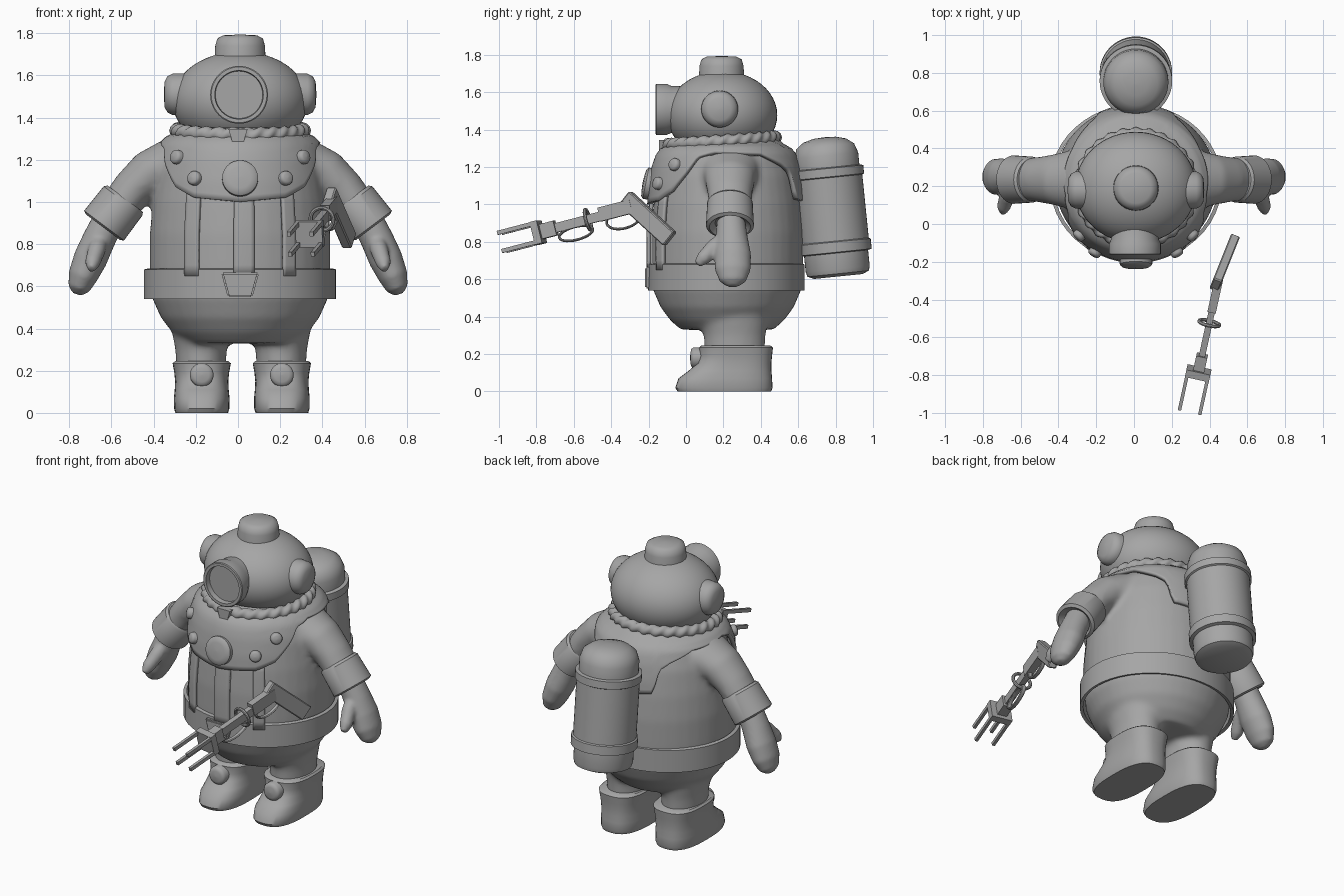
import bpy, bmesh, math
from mathutils import Vector, Matrix

if "Cube" in bpy.data.objects:
    bpy.data.objects.remove(bpy.data.objects["Cube"])

GREY = (0.38, 0.38, 0.38, 1)
mat = bpy.data.materials.new("suit_grey")
mat.use_nodes = True
mat.diffuse_color = GREY
mat.node_tree.nodes["Principled BSDF"].inputs["Base Color"].default_value = GREY

CX, CY = 0.01, 0.215
X, Y, Z = Vector((1, 0, 0)), Vector((0, 1, 0)), Vector((0, 0, 1))
SIDES = (("right", -1), ("left", 1))


def finish(name, bm, angle=35):
    bmesh.ops.recalc_face_normals(bm, faces=bm.faces[:])
    me = bpy.data.meshes.new(name)
    bm.to_mesh(me)
    bm.free()
    for p in me.polygons:
        p.use_smooth = True
    me.set_sharp_from_angle(angle=math.radians(angle))
    me.materials.append(mat)
    ob = bpy.data.objects.new(name, me)
    bpy.context.scene.collection.objects.link(ob)
    return ob


def blend(ob, voxel, repeat):
    # Fuse overlapping volumes into one soft skin
    m = ob.modifiers.new("fuse", "REMESH")
    m.mode, m.voxel_size, m.use_smooth_shade = "VOXEL", voxel, True
    s = ob.modifiers.new("soften", "SMOOTH")
    s.factor, s.iterations = 0.5, repeat


def tube(bm, rings, axis=None, ref=None, n=40, power=1, closed=False):
    # Loft through (x, y, z, half size along ref, half size across)
    pts = [Vector(r[:3]) for r in rings]
    k, loops = len(rings), []
    for i, r in enumerate(rings):
        if axis:
            t = axis.normalized()
        elif closed:
            t = (pts[(i + 1) % k] - pts[i - 1]).normalized()
        else:
            t = (pts[min(i + 1, k - 1)] - pts[max(i - 1, 0)]).normalized()
        f = ref or (X if abs(t.y) > 0.9 else Y)
        u = (f - t * f.dot(t)).normalized()
        v = t.cross(u)
        loop = []
        for j in range(n):
            a = math.tau * j / n
            c, s = math.cos(a), math.sin(a)
            c = math.copysign(abs(c) ** power, c)
            s = math.copysign(abs(s) ** power, s)
            loop.append(bm.verts.new(pts[i] + u * c * r[3] + v * s * r[4]))
        loops.append(loop)
    for i in range(k if closed else k - 1):
        a, b = loops[i], loops[(i + 1) % k]
        for j in range(n):
            bm.faces.new((a[j], a[(j + 1) % n], b[(j + 1) % n], b[j]))
    if not closed:
        bm.faces.new(loops[0])
        bm.faces.new(loops[-1])


def lathe(name, base, axis, profile, closed=False, wide=1, angle=35):
    bm = bmesh.new()
    base, axis = Vector(base), axis.normalized()
    tube(bm, [(*(base + axis * h), r, r * wide) for r, h in profile], axis, closed=closed, n=48)
    return finish(name, bm, angle)


def box(bm, loc, size, rot=Matrix(), taper=1):
    vs = bmesh.ops.create_cube(bm, size=1)["verts"]
    for v in vs:
        if v.co.z < 0:
            v.co.x *= taper
        v.co = rot @ Vector(a * b for a, b in zip(v.co, size)) + Vector(loc)


def lerp(table, t):
    for (a, p), (b, q) in zip(table, table[1:]):
        if t <= b:
            return p + (q - p) * max(0, t - a) / (b - a)
    return table[-1][1]


def button(name, x, y, z, axis, r, depth):
    lathe(name, (x, y, z), axis, [(r, -0.03), (r, depth * 0.6), (r * 0.85, depth * 0.9),
                                  (r * 0.6, depth), (0.002, depth * 1.1)], angle=50)


# Suit: torso, hips, legs and sleeves fused together
TORSO = [(0.33, 0.26), (0.38, 0.32), (0.45, 0.375), (0.55, 0.42), (0.68, 0.428), (0.85, 0.428),
         (1.0, 0.415), (1.15, 0.39), (1.25, 0.355), (1.31, 0.3), (1.36, 0.24)]
bm = bmesh.new()
tube(bm, [(CX, CY + 0.005, z, r * 0.95, r) for z, r in TORSO], Z)
for _, s in SIDES:
    x = 0.015 + s * 0.19
    tube(bm, [(x, 0.26, 0.18, 0.16, 0.115), (x, 0.26, 0.3, 0.165, 0.122), (x, 0.25, 0.45, 0.2, 0.15)], Z)
    tube(bm, [(s * 0.2, 0.235, 1.17, 0.17, 0.12), (s * 0.32, 0.235, 1.18, 0.16, 0.125),
              (s * 0.42, 0.235, 1.135, 0.135, 0.11), (s * 0.5, 0.235, 1.06, 0.12, 0.098),
              (s * 0.6, 0.235, 0.93, 0.11, 0.09)])
blend(finish("suit", bm), 0.016, 8)

for side, s in SIDES:
    # Sleeve cuff
    bm = bmesh.new()
    tube(bm, [(s * 0.535, 0.235, 1.015, 0.112, 0.105), (s * 0.545, 0.235, 1.005, 0.122, 0.115),
              (s * 0.635, 0.235, 0.888, 0.128, 0.118), (s * 0.64, 0.235, 0.88, 0.11, 0.1),
              (s * 0.625, 0.235, 0.9, 0.08, 0.07)], Vector((s * 0.6, 0, -0.8)))
    finish(side + "_cuff", bm)
    # Mitten with thumb
    bm = bmesh.new()
    tube(bm, [(s * 0.61, 0.24, 0.92, 0.075, 0.075), (s * 0.66, 0.245, 0.82, 0.085, 0.078),
              (s * 0.7, 0.25, 0.73, 0.098, 0.08), (s * 0.735, 0.25, 0.65, 0.095, 0.07),
              (s * 0.755, 0.25, 0.59, 0.07, 0.052), (s * 0.763, 0.25, 0.562, 0.03, 0.022)])
    tube(bm, [(s * 0.655, 0.22, 0.83, 0.04, 0.04), (s * 0.67, 0.15, 0.77, 0.042, 0.045),
              (s * 0.69, 0.09, 0.71, 0.036, 0.038), (s * 0.695, 0.06, 0.68, 0.018, 0.02)], ref=X)
    blend(finish(side + "_mitten", bm), 0.01, 5)
    # Boot and its round stud
    x = 0.018 + s * 0.19
    bm = bmesh.new()
    tube(bm, [(x, 0.205, 0, 0.25, 0.125), (x, 0.203, 0.02, 0.26, 0.131), (x, 0.21, 0.07, 0.25, 0.132),
              (x, 0.235, 0.11, 0.222, 0.128), (x, 0.258, 0.15, 0.198, 0.126), (x, 0.266, 0.19, 0.194, 0.13),
              (x, 0.267, 0.235, 0.198, 0.138), (x, 0.267, 0.245, 0.185, 0.127)], Z, power=0.75)
    finish(side + "_boot", bm, 40)
    button(side + "_boot_stud", x, 0.065, 0.18, -Y, 0.056, 0.04)
    # Helmet side cap
    lathe(side + "_helmet_cap", (CX + s * 0.24, 0.18, 1.51), X * s,
          [(0.1, 0), (0.098, 0.08), (0.085, 0.105), (0.06, 0.118), (0.002, 0.122)], angle=50)

# Belt shell and buckle
lathe("belt", (CX, CY, 0), Z, [(0.4, 0.545), (0.418, 0.54), (0.418, 0.68), (0.4, 0.685)], True, 1.09)
bm = bmesh.new()
box(bm, (CX, -0.2, 0.607), (0.18, 0.04, 0.115), taper=0.65)
bmesh.ops.bevel(bm, geom=bm.edges[:], offset=0.008, segments=2, affect="EDGES")
finish("buckle", bm)


def wrap(name, a0, a1, low, high, radius, thick, steps, rows=8):
    # Plate curved round the body; angle 0 faces the front
    bm = bmesh.new()
    grid = []
    for i in range(steps + 1):
        deg = a0 + (a1 - a0) * i / steps
        a, z0 = math.radians(deg), low(abs(deg))
        col = []
        for j in range(rows + 1):
            z = z0 + (high - z0) * j / rows
            r = lerp(radius, z)
            col.append(bm.verts.new((CX + r * math.sin(a), CY - r * 0.965 * math.cos(a), z)))
        grid.append(col)
    for p, q in zip(grid, grid[1:]):
        for j in range(rows):
            bm.faces.new((p[j], q[j], q[j + 1], p[j + 1]))
    bmesh.ops.remove_doubles(bm, verts=bm.verts[:], dist=0.0001)
    m = finish(name, bm, 50).modifiers.new("thickness", "SOLIDIFY")
    m.thickness, m.offset = thick, 0


# Collar with a front apron and a back tab
EDGE = [(0, 1.0), (30, 1.02), (45, 1.07), (58, 1.17), (66, 1.25), (80, 1.275), (120, 1.265),
        (140, 1.21), (149, 1.17), (154, 1.03), (180, 1.01)]
COLLAR = [(1.0, 0.425), (1.1, 0.418), (1.2, 0.4), (1.27, 0.375), (1.3, 0.345), (1.32, 0.3), (1.345, 0.28)]
wrap("collar", -180, 180, lambda d: lerp(EDGE, d), 1.345, COLLAR, 0.025, 144, 12)

# Front straps and placket
STRAP = [(z, r + 0.004) for z, r in TORSO]
for name, a, b in (("right_strap", -37, -27), ("placket", -4, 9), ("left_strap", 28, 37)):
    wrap(name, a, b, lambda d: 0.65, 1.06, STRAP, 0.02, 5)

# Collar studs
for name, x, z, r in (("centre", 0, 1.11, 0.085), ("inner", 0.21, 1.11, 0.034), ("outer", 0.29, 1.21, 0.034)):
    for side, s in SIDES if x else (("front", 1),):
        a = math.asin(x / lerp(COLLAR, z))
        R = lerp(COLLAR, z) + 0.008
        button(f"{side}_{name}_stud", CX + s * x, CY - R * 0.965 * math.cos(a), z,
               Vector((s * math.sin(a), -math.cos(a), 0.2)), r, 0.035)

# Twisted rope round the neck, and clasp
bm = bmesh.new()
N, M = 200, 12
loops = []
for i in range(N):
    a = math.tau * i / N
    loop = []
    for j in range(M):
        b = math.tau * j / M
        r = 0.033 * (1 + 0.16 * math.cos(2 * b - 28 * a))
        R = 0.285 + r * math.cos(b)
        loop.append(bm.verts.new((CX + 1.04 * R * math.sin(a), 0.19 - R * math.cos(a),
                                  1.338 - 0.02 * math.cos(a) + r * math.sin(b))))
    loops.append(loop)
for i in range(N):
    p, q = loops[i], loops[(i + 1) % N]
    for j in range(M):
        bm.faces.new((p[j], p[(j + 1) % M], q[(j + 1) % M], q[j]))
finish("neck_rope", bm, 60)
bm = bmesh.new()
box(bm, (CX - 0.01, -0.12, 1.315), (0.09, 0.05, 0.06), taper=0.6)
finish("rope_clasp", bm)

# Helmet, top knob and front port with recessed glass
arc = [math.pi * (i / 24 - 0.5) for i in range(25)]
lathe("helmet", (CX, 0.193, 1.478), Z, [(0.294 * math.cos(a) + 0.001, 0.235 * math.sin(a)) for a in arc], wide=1.09)
lathe("helmet_knob", (CX, 0.19, 1.64), Z, [(0.122, 0), (0.118, 0.1), (0.108, 0.135), (0.08, 0.15), (0.002, 0.154)], angle=50)
lathe("front_port", (0.005, 0.02, 1.508), -Y, [(0.122, 0), (0.126, 0.1), (0.137, 0.125), (0.137, 0.178),
                                               (0.132, 0.182), (0.115, 0.182), (0.112, 0.15), (0.002, 0.15)])

# Air tank on the back
TANK = [(0.002, 0), (0.13, 0), (0.165, 0.015), (0.172, 0.04), (0.172, 0.125), (0.192, 0.13), (0.192, 0.185),
        (0.182, 0.19), (0.182, 0.53), (0.192, 0.535), (0.192, 0.58), (0.172, 0.585), (0.172, 0.65),
        (0.155, 0.7), (0.115, 0.73), (0.06, 0.745), (0.002, 0.748)]
lathe("air_tank", (CX, 0.815, 0.615), Vector((0, -0.075, 0.74)), TANK)
bm = bmesh.new()
box(bm, (CX, 0.61, 1.1), (0.16, 0.06, 0.16))
finish("tank_bracket", bm)

# Harpoon gun: barrel, four-pronged head, rings and guards
bm = bmesh.new()
box(bm, (0, 0.25, 0), (0.034, 0.5, 0.05))
box(bm, (0, 0.44, 0.01), (0.045, 0.18, 0.075))
box(bm, (0, 0.06, 0), (0.06, 0.08, 0.08))
box(bm, (0, 0, 0), (0.13, 0.04, 0.125))
for sx in (-1, 1):
    for sz in (-1, 1):
        box(bm, (sx * 0.055, -0.1, sz * 0.05), (0.018, 0.21, 0.022))
turn = [math.tau * i / 28 for i in range(28)]
tube(bm, [(0.055 * math.cos(a), 0.28, 0.055 * math.sin(a), 0.01, 0.01) for a in turn], ref=Y, n=8, closed=True)
for y, z, h in ((0.2, -0.055, 0.035), (0.47, -0.045, 0.05)):
    tube(bm, [(0, y + 0.095 * math.cos(a), z + h * math.sin(a), 0.014, 0.007) for a in turn], ref=X, n=8, closed=True)
aim = Vector((0.22, 1, 0.26)).to_track_quat("Y", "Z").to_matrix().to_4x4()
bmesh.ops.transform(bm, matrix=Matrix.Translation((0.34, -0.79, 0.85)) @ aim, verts=bm.verts[:])
finish("harpoon_gun", bm)
bm = bmesh.new()
box(bm, (0.48, -0.205, 0.925), (0.05, 0.34, 0.095), Vector((0.1, 0.25, -0.23)).to_track_quat("Y", "Z").to_matrix())
bmesh.ops.bevel(bm, geom=bm.edges[:], offset=0.006, segments=1, affect="EDGES")
finish("gun_stock", bm)
